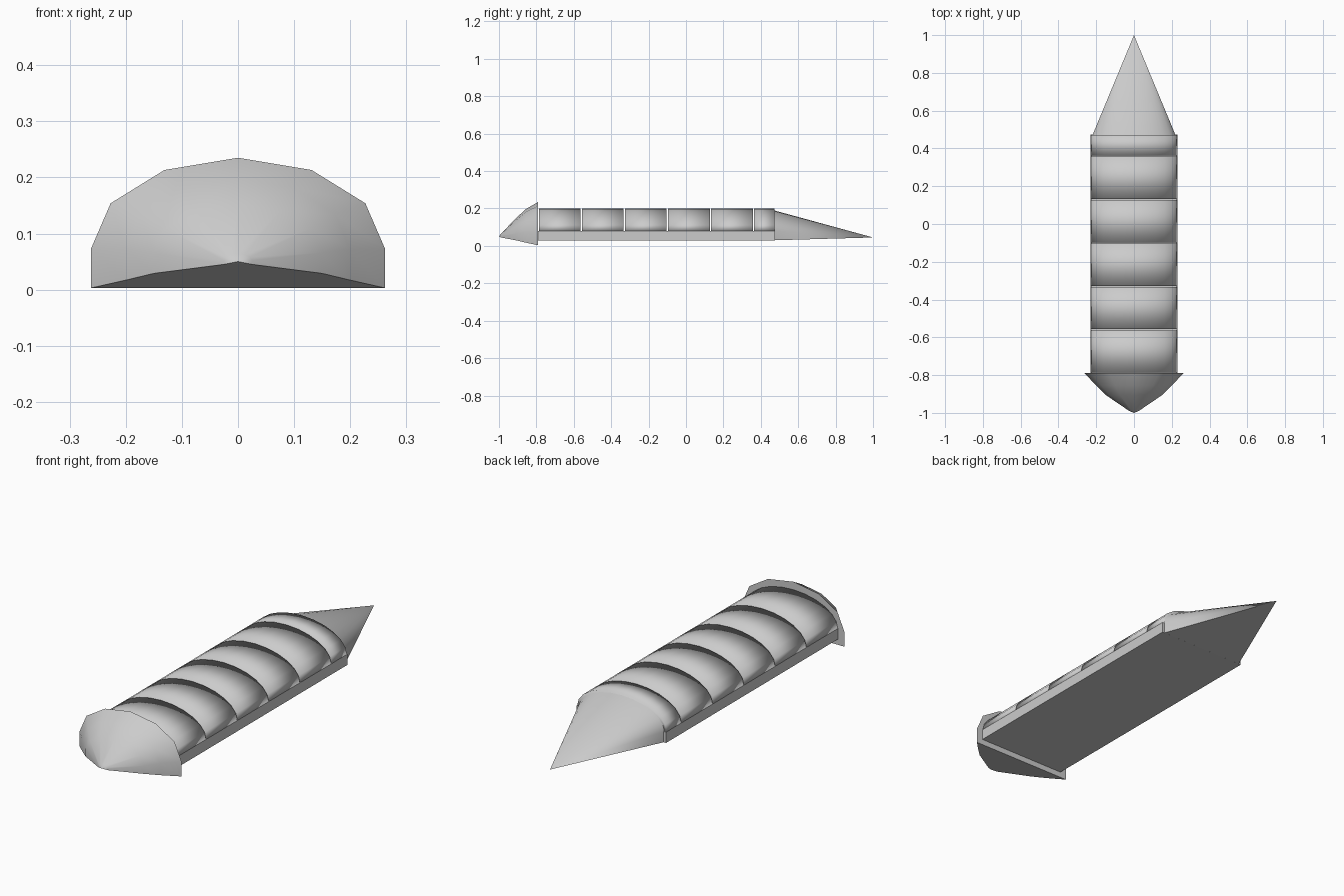
import bpy, bmesh, math

if "Cube" in bpy.data.objects:
    bpy.data.objects.remove(bpy.data.objects["Cube"])

grey = bpy.data.materials.new("plain grey")
grey.diffuse_color = (0.6, 0.6, 0.6, 1)
grey.use_nodes = True
grey.node_tree.nodes["Principled BSDF"].inputs["Base Color"].default_value = grey.diffuse_color


def finish(bm, name, smooth):
    bmesh.ops.recalc_face_normals(bm, faces=bm.faces)
    for f in bm.faces:
        f.smooth = smooth
    me = bpy.data.meshes.new(name)
    bm.to_mesh(me)
    bm.free()
    me.materials.append(grey)
    ob = bpy.data.objects.new(name, me)
    bpy.context.collection.objects.link(ob)
    return ob


def arch(y, a, spring, top, n, foot=None):
    """Half ellipse across x at depth y, with optional straight legs down to foot."""
    pts = [(a * math.cos(math.pi * i / n), y,
            spring + (top - spring) * math.sin(math.pi * i / n)) for i in range(n + 1)]
    if foot is not None:
        pts = [(a, y, foot)] + pts + [(-a, y, foot)]
    return pts


def loft(name, rings, tip=None, smooth=True):
    """Skin rings of equal count; cap the ends or close to a tip."""
    bm = bmesh.new()
    vs = [[bm.verts.new(p) for p in r] for r in rings]
    n = len(vs[0])
    for r, s in zip(vs, vs[1:]):
        for i in range(n):
            j = (i + 1) % n
            bm.faces.new((r[i], r[j], s[j], s[i]))
    bm.faces.new(vs[0])
    if tip:
        t = bm.verts.new(tip)
        for i in range(n):
            bm.faces.new((vs[-1][i], vs[-1][(i + 1) % n], t))
    else:
        bm.faces.new(vs[-1])
    return finish(bm, name, smooth)


def box(name, x, y0, y1, z0, z1):
    ring = lambda y: [(x, y, z0), (x, y, z1), (-x, y, z1), (-x, y, z0)]
    return loft(name, [ring(y0), ring(y1)], smooth=False)


# Body: side-by-side arched segments, each on a flat base block
seams = [-0.79, -0.56, -0.33, -0.10, 0.13, 0.36, 0.475]
for k, (y0, y1) in enumerate(zip(seams, seams[1:]), 1):
    g = 0.003
    loft(f"body_segment_{k}", [arch(y, 0.23, 0.08, 0.20, 12) for y in (y0 + g, y1 - g)])
    box(f"base_block_{k}", 0.23, y0, y1, 0.03, 0.08)

# Tail: long pointed cone with a flat-bottomed section
tail = loft("tail", [arch(0.47, 0.22, 0.08, 0.19, 12, 0.03)], (0, 1.0, 0.045))

# Head: flared rim narrowing to a blunt snout
head = loft("head", [arch(-0.79, 0.262, 0.073, 0.235, 6, 0.003),
                     arch(-0.855, 0.20, 0.072, 0.198, 6, 0.017),
                     arch(-0.905, 0.15, 0.066, 0.152, 6, 0.029),
                     arch(-0.99, 0.025, 0.052, 0.064, 6, 0.045)], (0, -1.0, 0.05))

# Keep the rims crisp
for ob in (tail, head):
    bpy.context.view_layer.objects.active = ob
    bpy.ops.object.select_all(action='DESELECT')
    ob.select_set(True)
    bpy.ops.object.shade_smooth_by_angle(angle=math.radians(50))
